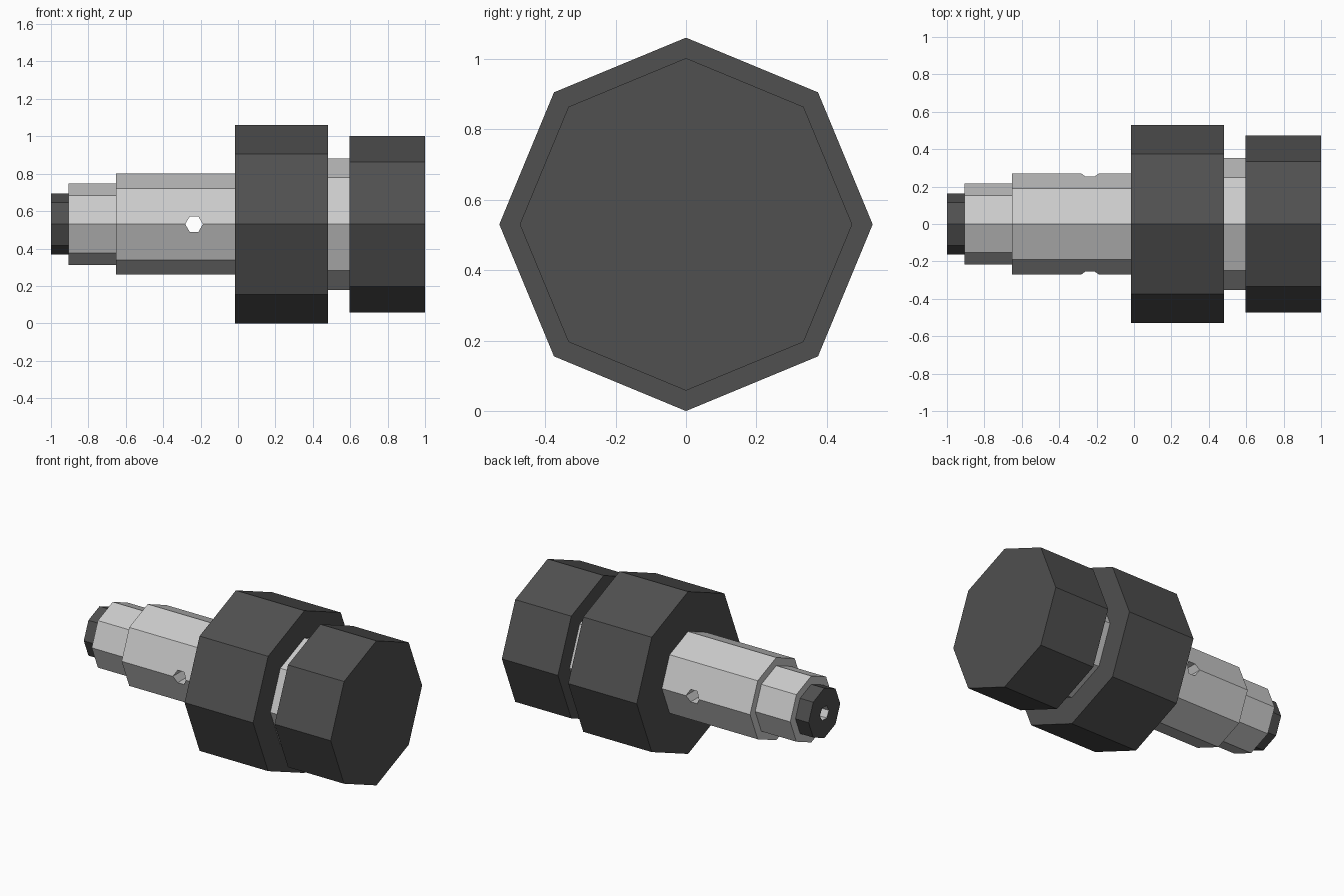
import bpy, bmesh, math
from mathutils import Matrix

if "Cube" in bpy.data.objects:
    bpy.data.objects.remove(bpy.data.objects["Cube"])

ZC = 0.53  # height of the main axis


def material(name, v):
    m = bpy.data.materials.new(name)
    m.diffuse_color = (v, v, v, 1)
    m.use_nodes = True
    m.node_tree.nodes["Principled BSDF"].inputs["Base Color"].default_value = m.diffuse_color
    return m


light = material("light_metal", 0.6)
dark = material("dark_metal", 0.08)


def turned(name, profile, mat, sides=8, rot=None, loc=(0, 0, ZC)):
    """Closed solid of revolution about x from (x, radius) points."""
    bm = bmesh.new()
    rings = []
    for x, r in profile:
        rings.append([bm.verts.new((x, r * math.cos(2 * math.pi * i / sides),
                                    r * math.sin(2 * math.pi * i / sides)))
                      for i in range(sides)])
    for a, b in zip(rings, rings[1:]):
        for i in range(sides):
            j = (i + 1) % sides
            bm.faces.new((a[i], a[j], b[j], b[i]))
    bm.faces.new(rings[0])
    bm.faces.new(rings[-1])
    bmesh.ops.recalc_face_normals(bm, faces=bm.faces)
    if rot:
        bm.transform(rot)
    me = bpy.data.meshes.new(name)
    bm.to_mesh(me)
    bm.free()
    me.materials.append(mat)
    ob = bpy.data.objects.new(name, me)
    ob.location = loc
    bpy.context.collection.objects.link(ob)
    return ob


def cut(ob, cutter):
    mod = ob.modifiers.new("cut", 'BOOLEAN')
    mod.operation = 'DIFFERENCE'
    mod.solver = 'EXACT'
    mod.material_mode = 'TRANSFER'
    mod.object = cutter
    bpy.context.view_layer.objects.active = ob
    bpy.ops.object.modifier_apply(modifier=mod.name)


# Light stepped shaft, collar, neck, end cap and dark tip
shaft = turned("stepped_shaft", [(-0.905, 0.217), (-0.652, 0.217),
                                 (-0.652, 0.27), (-0.015, 0.27)], light)
collar = turned("collar", [(-0.015, 0.53), (0.48, 0.53)], dark)
neck = turned("neck", [(0.48, 0.352), (0.595, 0.352)], light)
cap = turned("end_cap", [(0.595, 0.472), (1.0, 0.472)], dark)
tip = turned("tip", [(-1.0, 0.163), (-0.905, 0.163)], dark)

# Six-sided cross hole along y, and the bore in the tip that meets it
cross = turned("cross_hole_cutter", [(-0.5, 0.047), (0.5, 0.047)], light, 6,
               Matrix.Rotation(math.pi / 2, 4, 'Z'), (-0.235, 0, ZC))
bore = turned("bore_cutter", [(-1.1, 0.047), (-0.235, 0.047)], light, 6)
bpy.context.view_layer.update()
cut(shaft, cross)
cut(shaft, bore)
cut(tip, bore)
for c in (cross, bore):
    bpy.data.objects.remove(c)
